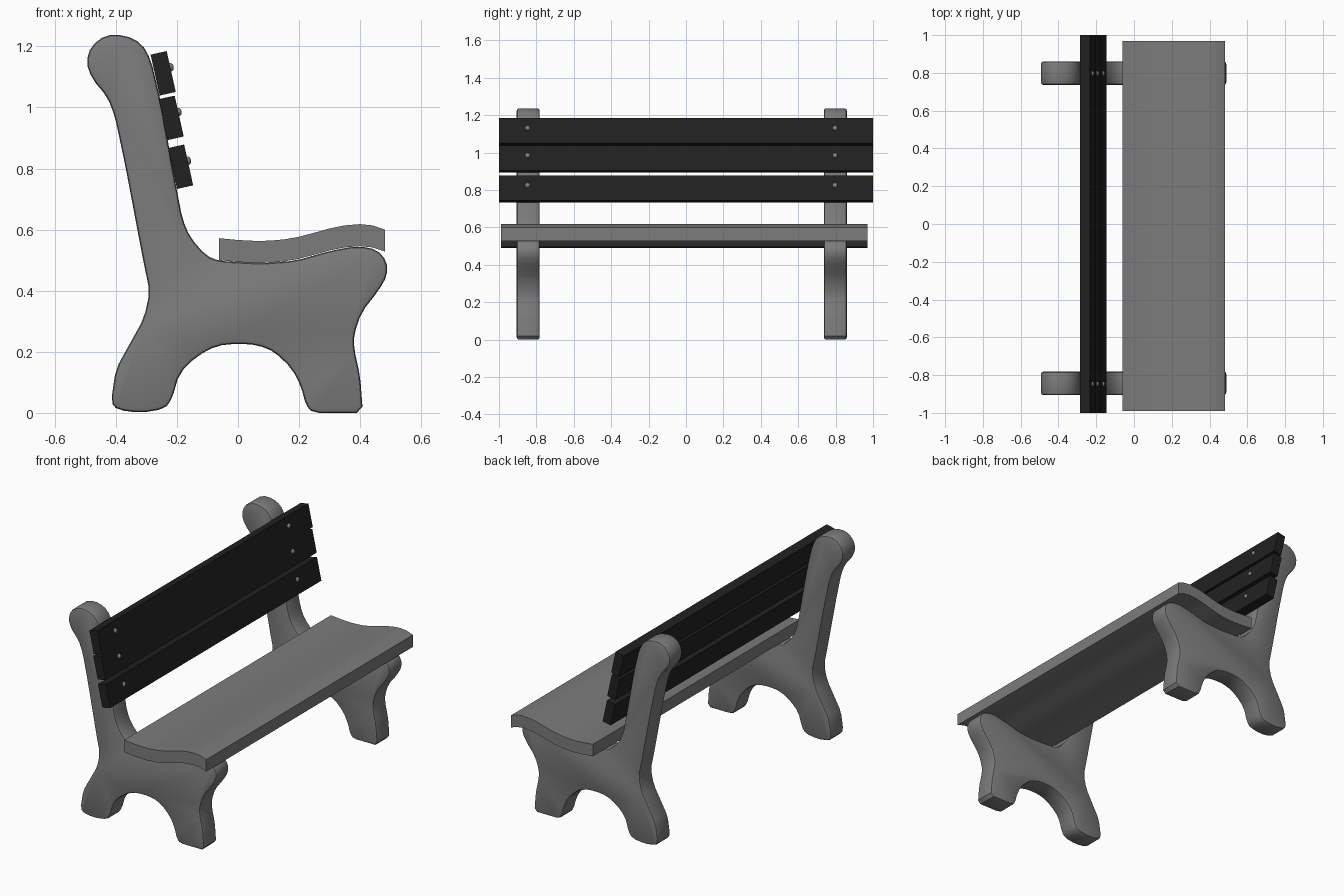
import bpy, bmesh, math
from mathutils import Vector, Matrix

if "Cube" in bpy.data.objects:
    bpy.data.objects.remove(bpy.data.objects["Cube"])


def material(name, v):
    m = bpy.data.materials.new(name)
    m.diffuse_color = (v, v, v, 1)
    m.use_nodes = True
    m.node_tree.nodes["Principled BSDF"].inputs["Base Color"].default_value = m.diffuse_color
    return m


GREY = material("grey plastic", 0.2)
BLACK = material("black plastic", 0.015)
STEEL = material("bolt grey", 0.22)


def finish(bm, name, mat, angle=35):
    bmesh.ops.recalc_face_normals(bm, faces=bm.faces)
    me = bpy.data.meshes.new(name)
    bm.to_mesh(me)
    bm.free()
    me.materials.append(mat)
    ob = bpy.data.objects.new(name, me)
    bpy.context.collection.objects.link(ob)
    bpy.ops.object.select_all(action='DESELECT')
    ob.select_set(True)
    bpy.context.view_layer.objects.active = ob
    bpy.ops.object.shade_smooth_by_angle(angle=math.radians(angle))
    return ob


def soften(pts, limit=0.02):
    # cut each corner of a closed outline once
    out = []
    for a, b in zip(pts, pts[1:] + pts[:1]):
        a, b = Vector(a), Vector(b)
        d = b - a
        step = d.normalized() * min(d.length * 0.25, limit)
        out += [a + step, b - step]
    return out


def extrude_profile(name, pts, y0, y1, mat, bevel=0):
    bm = bmesh.new()
    lo = [bm.verts.new((p[0], y0, p[1])) for p in pts]
    hi = [bm.verts.new((p[0], y1, p[1])) for p in pts]
    caps = [bm.faces.new(lo), bm.faces.new(hi[::-1])]
    n = len(pts)
    for i in range(n):
        j = (i + 1) % n
        bm.faces.new((lo[i], hi[i], hi[j], lo[j]))
    bmesh.ops.recalc_face_normals(bm, faces=bm.faces)
    if bevel:
        edges = list({e for f in caps for e in f.edges})
        bmesh.ops.bevel(bm, geom=edges, offset=bevel, segments=2, profile=0.5,
                        affect='EDGES', clamp_overlap=False)
    return finish(bm, name, mat)


# End frames: one moulded outline, clockwise from the top of the back post
frame = [(-0.435, 1.237), (-0.37, 1.237), (-0.315, 1.21), (-0.285, 1.155),
         (-0.255, 1.03), (-0.207, 0.765), (-0.182, 0.635), (-0.157, 0.575),
         (-0.105, 0.515), (-0.06, 0.497), (0.08, 0.49), (0.187, 0.498),
         (0.30, 0.53), (0.39, 0.547), (0.455, 0.535), (0.487, 0.497),
         (0.489, 0.45), (0.46, 0.4), (0.405, 0.33), (0.38, 0.258),
         (0.38, 0.21), (0.4, 0.12), (0.409, 0.0), (0.245, 0.0),
         (0.222, 0.026), (0.207, 0.085), (0.177, 0.144), (0.12, 0.2),
         (0.065, 0.222), (0.0, 0.227), (-0.07, 0.22), (-0.134, 0.186),
         (-0.192, 0.13), (-0.216, 0.046), (-0.24, 0.013), (-0.32, 0.0),
         (-0.395, 0.01), (-0.416, 0.035), (-0.4, 0.144), (-0.308, 0.31),
         (-0.289, 0.396), (-0.31, 0.497), (-0.37, 0.814), (-0.403, 0.97),
         (-0.428, 1.035), (-0.479, 1.095), (-0.497, 1.148), (-0.482, 1.2)]
outline = soften(frame)
extrude_profile("end_frame_near", outline, -0.905, -0.782, GREY, 0.012)
extrude_profile("end_frame_far", outline, 0.737, 0.86, GREY, 0.012)

# Seat: wavy board of even thickness
wave = [(-0.062, 0.572), (0.0, 0.566), (0.06, 0.563), (0.105, 0.564),
        (0.15, 0.568), (0.197, 0.576), (0.25, 0.59), (0.30, 0.604),
        (0.35, 0.614), (0.4, 0.618), (0.44, 0.614), (0.482, 0.6)]
under = [(x, z - 0.072) for x, z in wave[::-1]]
extrude_profile("seat", wave + under, -0.99, 0.97, GREY)

# Back slats with two bolts each
TILT = math.radians(-12.5)
for i, (x, z) in enumerate([(-0.245, 1.112), (-0.219, 0.966), (-0.188, 0.806)]):
    place = Matrix.Translation((x, 0, z)) @ Matrix.Rotation(TILT, 4, 'Y')
    bm = bmesh.new()
    bmesh.ops.create_cube(bm, size=1, matrix=place @ Matrix.Diagonal((0.054, 2, 0.137, 1)))
    finish(bm, f"back_slat_{i + 1}", BLACK)
    for j, y in enumerate((-0.847, 0.797)):
        bm = bmesh.new()
        bmesh.ops.create_uvsphere(
            bm, u_segments=12, v_segments=8, radius=0.014,
            matrix=place @ Matrix.Translation((0.027, y, 0.014)) @ Matrix.Diagonal((0.8, 1, 1, 1)))
        finish(bm, f"bolt_{i + 1}_{j + 1}", STEEL)
